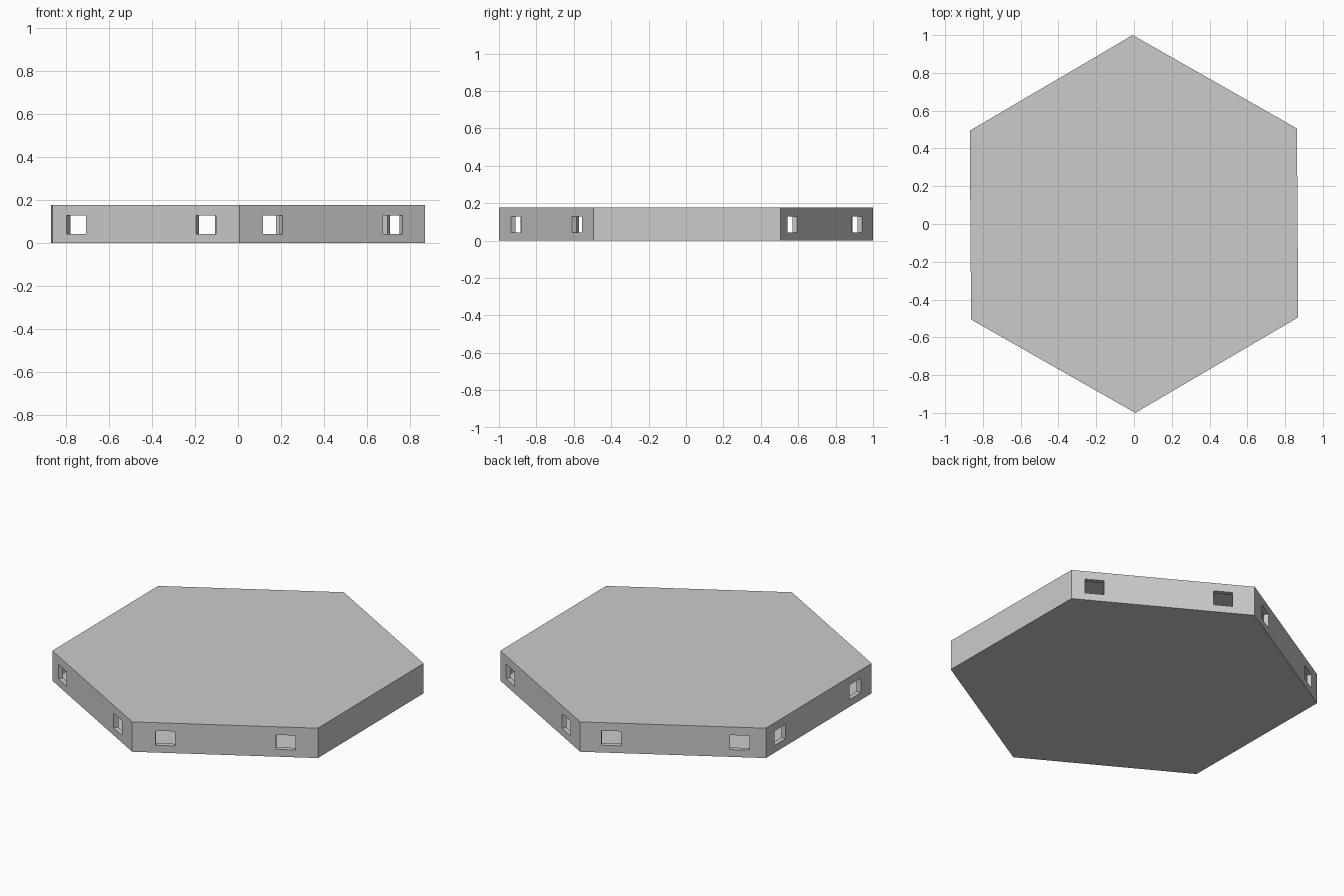
import bpy, bmesh, math
from mathutils import Matrix, Vector

if "Cube" in bpy.data.objects:
    bpy.data.objects.remove(bpy.data.objects["Cube"])

HEIGHT = 0.177      # overall height
SEAM = 0.138        # joint between tray and lid
FLOOR = 0.025       # tray floor thickness
WALL = 0.027        # side wall thickness
TURN = math.radians(0.4)
SLOT_Z, SLOT_W, SLOT_H = 0.086, 0.105, 0.086


def corner(i, r=1.0):
    a = math.radians(-90 + 60 * i) + TURN
    return Vector((r * math.cos(a), r * math.sin(a), 0))


def make_object(name, bm):
    bmesh.ops.recalc_face_normals(bm, faces=bm.faces)
    mesh = bpy.data.meshes.new(name)
    bm.to_mesh(mesh)
    bm.free()
    obj = bpy.data.objects.new(name, mesh)
    bpy.context.collection.objects.link(obj)
    return obj


def ring(bm, r, z):
    return [bm.verts.new(corner(i, r) + Vector((0, 0, z))) for i in range(6)]


def hex_solid(name, rings):
    """Skin a stack of (radius, z) hexagons, capping both ends."""
    bm = bmesh.new()
    loops = [ring(bm, r, z) for r, z in rings]
    for a, b in zip(loops, loops[1:]):
        for i in range(6):
            j = (i + 1) % 6
            bm.faces.new((a[i], a[j], b[j], b[i]))
    bm.faces.new(loops[0])
    bm.faces.new(loops[-1])
    return make_object(name, bm)


# Hollow hexagonal tray: outside wall, rim, inside wall, floor
inner = 1 - WALL / math.cos(math.radians(30))
tray = hex_solid("tray", [(1, 0), (1, SEAM), (inner, SEAM), (inner, FLOOR)])

# Lid
hex_solid("lid", [(1, SEAM), (1, HEIGHT)])

# Slot centres along each side, as a fraction of its length (right side is blank)
slots = {0: (0.179, 0.826), 2: (0.126, 0.827), 3: (0.167, 0.858),
         4: (0.134, 0.845), 5: (0.128, 0.821)}
bm = bmesh.new()
for side, fractions in slots.items():
    a, b = corner(side), corner(side + 1)
    d = b - a
    rot = Matrix.Rotation(math.atan2(d.y, d.x), 4, 'Z')
    for f in fractions:
        pos = a + d * f + Vector((0, 0, SLOT_Z))
        size = Matrix.Diagonal((SLOT_W, WALL * 3, SLOT_H, 1))
        bmesh.ops.create_cube(bm, size=1, matrix=Matrix.Translation(pos) @ rot @ size)
cutter = make_object("slot_cutter", bm)
cutter.hide_render = True

# Cut the slots, then discard the cutter
mod = tray.modifiers.new("slots", 'BOOLEAN')
mod.operation = 'DIFFERENCE'
mod.solver = 'EXACT'
mod.object = cutter
bpy.context.view_layer.objects.active = tray
bpy.ops.object.modifier_apply(modifier=mod.name)
bpy.data.objects.remove(cutter)
